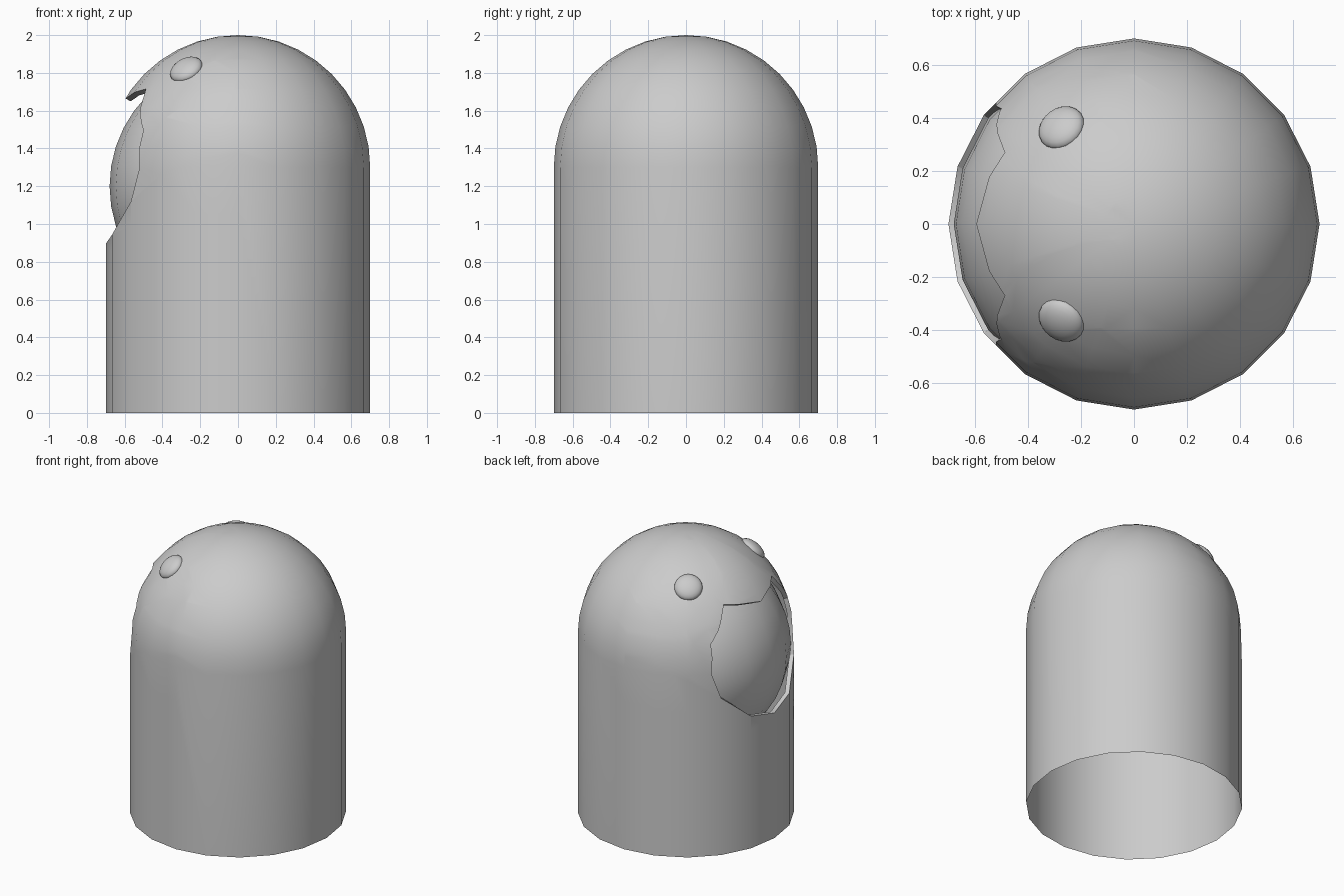
import bpy, bmesh
from math import sin, cos, pi, radians
from mathutils import Vector, Matrix

if "Cube" in bpy.data.objects:
    bpy.data.objects.remove(bpy.data.objects["Cube"])

R, DOME_Z, SIDES, RINGS = 0.7, 1.3, 20, 10


def finish(bm, name):
    bmesh.ops.recalc_face_normals(bm, faces=bm.faces[:])
    mesh = bpy.data.meshes.new(name)
    bm.to_mesh(mesh)
    bm.free()
    ob = bpy.data.objects.new(name, mesh)
    bpy.context.collection.objects.link(ob)
    bpy.ops.object.select_all(action='DESELECT')
    ob.select_set(True)
    bpy.context.view_layer.objects.active = ob
    bpy.ops.object.shade_smooth_by_angle(angle=radians(35))
    return ob


def cut_window(bm, outline):
    """Remove the -x surface inside a convex (y, z) outline."""
    cy = sum(p[0] for p in outline) / len(outline)
    cz = sum(p[1] for p in outline) / len(outline)
    centre = Vector((0, cy, cz))
    inside = [f for f in bm.faces if f.calc_center_median().x < -0.01]
    for a, b in zip(outline, outline[1:] + outline[:1]):
        co = Vector((0, a[0], a[1]))
        no = Vector((0, b[1] - a[1], a[0] - b[0])).normalized()
        if (centre - co).dot(no) > 0:
            no = -no
        geom = set(inside)
        for f in inside:
            geom.update(f.edges)
            geom.update(f.verts)
        res = bmesh.ops.bisect_plane(bm, geom=list(geom), dist=1e-5,
                                     plane_co=co, plane_no=no)
        faces = {g for g in res['geom'] if isinstance(g, bmesh.types.BMFace)}
        inside = [f for f in faces
                  if (f.calc_center_median() - co).dot(no) < 0]
    bmesh.ops.delete(bm, geom=inside, context='FACES')


# Domed shell, open underneath
bm = bmesh.new()
profile = [(R, 0)] + [(R * cos(i * pi / 2 / RINGS), DOME_Z + R * sin(i * pi / 2 / RINGS))
                      for i in range(RINGS + 1)]
verts = [bm.verts.new((r, 0, z)) for r, z in profile]
edges = [bm.edges.new(pair) for pair in zip(verts, verts[1:])]
bmesh.ops.spin(bm, geom=verts + edges, cent=(0, 0, 0), axis=(0, 0, 1),
               angle=2 * pi, steps=SIDES)
bmesh.ops.remove_doubles(bm, verts=bm.verts[:], dist=1e-4)

# Face opening, cut as two mirrored halves
half = [(0, 0.895), (0.216, 0.945), (0.411, 1.12), (0.457, 1.3),
        (0.435, 1.5), (0.27, 1.715), (0, 1.665)]
for side in (1, -1):
    cut_window(bm, [(side * y, z) for y, z in half])
bmesh.ops.remove_doubles(bm, verts=bm.verts[:], dist=1e-4)

# Thin lip turned inward around the opening
rim = [e for e in bm.edges if e.is_boundary and e.verts[0].co.z > 0.5]
ext = bmesh.ops.extrude_edge_only(bm, edges=rim)
for v in [g for g in ext['geom'] if isinstance(g, bmesh.types.BMVert)]:
    axis_point = Vector((0, 0, min(v.co.z, DOME_Z)))
    v.co += (axis_point - v.co).normalized() * 0.03
finish(bm, "shell")

# Rounded face inside the opening
bm = bmesh.new()
bmesh.ops.create_uvsphere(bm, u_segments=SIDES, v_segments=20, radius=0.68,
                          matrix=Matrix.Translation((0, 0, 1.2)))
finish(bm, "inner_face")

# Two flattened eyes on the dome
for side, name in ((1, "eye_left"), (-1, "eye_right")):
    normal = Vector((-0.275, side * 0.365, 0.52)).normalized()
    place = (Matrix.Translation(Vector((0, 0, DOME_Z)) + normal * 0.688)
             @ normal.to_track_quat('Z', 'Y').to_matrix().to_4x4()
             @ Matrix.Diagonal((0.092, 0.092, 0.045, 1)))
    bm = bmesh.new()
    bmesh.ops.create_uvsphere(bm, u_segments=20, v_segments=12, radius=1, matrix=place)
    finish(bm, name)
